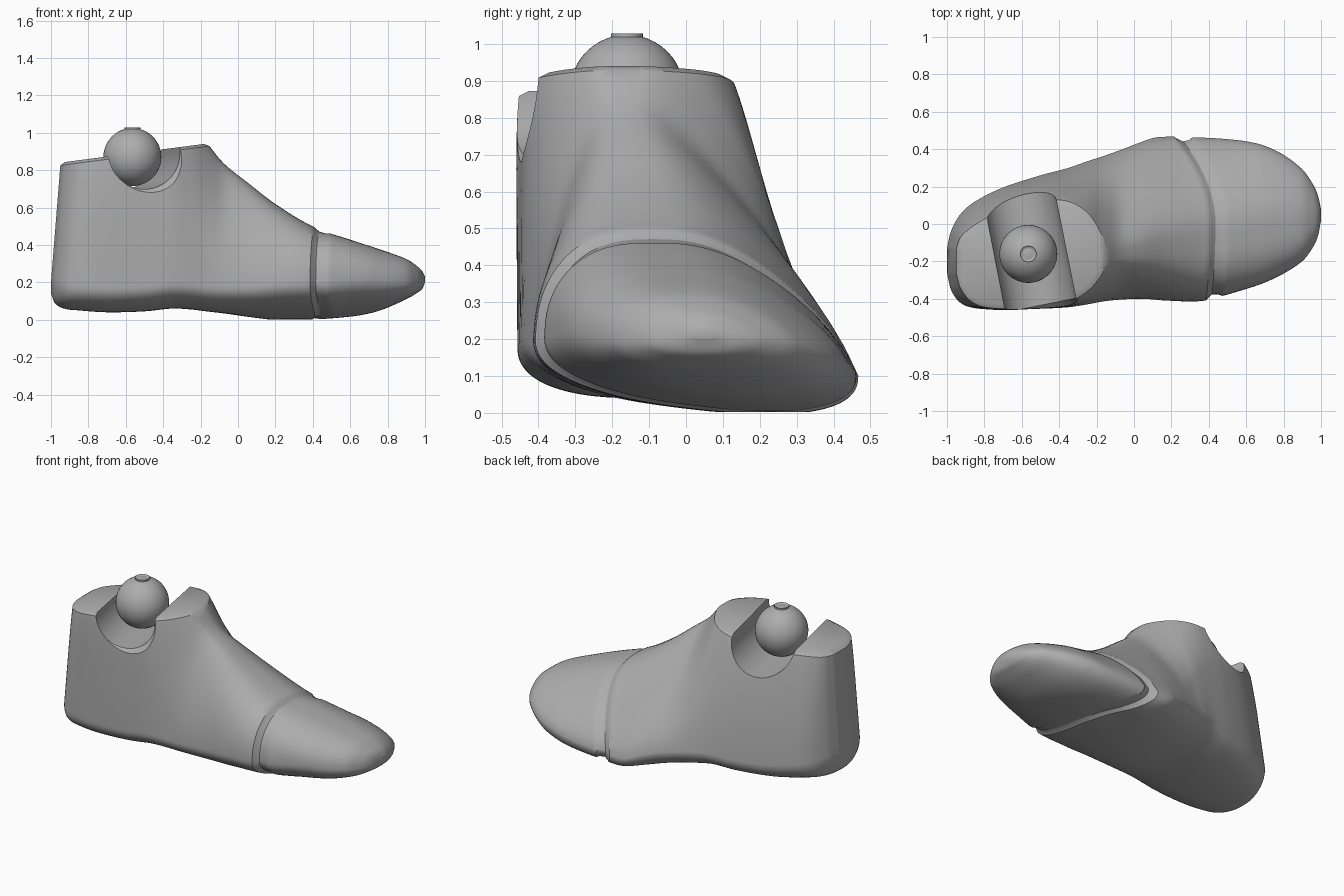
import bpy, bmesh, math
from mathutils import Vector

old = bpy.data.objects.get("Cube")
if old:
    bpy.data.objects.remove(old)

grey = bpy.data.materials.new("plain grey")
grey.use_nodes = True
COLOUR = (0.42, 0.42, 0.42, 1)
grey.diffuse_color = COLOUR
grey.node_tree.nodes["Principled BSDF"].inputs["Base Color"].default_value = COLOUR

# Stations along the foot: x, low y min/max, bottom z, top z, high y min/max
STATIONS = [
    (-1.0, -.27, -.12, .14, .95, -.27, -.13),
    (-.98, -.35, -.04, .09, .97, -.34, -.08),
    (-.93, -.42, .05, .06, .98, -.41, -.04),
    (-.85, -.45, .12, .05, 1.0, -.45, .0),
    (-.7, -.457, .195, .04, 1.02, -.465, .07),
    (-.5, -.453, .26, .045, 1.03, -.45, .11),
    (-.35, -.445, .3, .06, 1.05, -.43, .09),
    (-.25, -.43, .335, .055, 1.03, -.38, .04),
    (-.17, -.415, .36, .045, .95, -.34, .0),
    (-.08, -.405, .39, .035, .84, -.32, .0),
    (.05, -.4, .43, .02, .735, -.33, .05),
    (.2, -.41, .458, .01, .62, -.36, .12),
    (.4, -.41, .467, .01, .5, -.385, .18),
    (.6, -.355, .46, .025, .43, -.34, .2),
    (.75, -.295, .42, .05, .38, -.27, .2),
    (.9, -.2, .3, .11, .325, -.18, .17),
    (.96, -.12, .21, .145, .285, -.1, .13),
    (.985, -.06, .15, .165, .26, -.04, .1),
    (1.0, .02, .08, .2, .23, .03, .07),
]


def slope(i, k):
    a, b = STATIONS[max(i - 1, 0)], STATIONS[min(i + 1, len(STATIONS) - 1)]
    return (b[k] - a[k]) / (b[0] - a[0])


def sample(x):
    """Smoothly interpolated station values at x."""
    i = max(j for j in range(len(STATIONS) - 1) if j == 0 or STATIONS[j][0] <= x)
    a, b = STATIONS[i], STATIONS[i + 1]
    d = b[0] - a[0]
    t = (x - a[0]) / d
    s = t * t * (3 - 2 * t)
    return [a[k] * (1 - s) + b[k] * s + d * t * (1 - t) *
            ((1 - t) * slope(i, k) - t * slope(i + 1, k)) for k in range(1, 7)]


def smooth_step(a, b, x):
    t = min(max((x - a) / (b - a), 0), 1)
    return t * t * (3 - 2 * t)


def section(x, scale, count=88):
    """One closed ring: rounded sole below, tapering walls above."""
    y0, y1, zb, zt, t0, t1 = sample(x)
    zm = zb + min(.14, (zt - zb) * .4)
    n_up = 7 - 4.2 * smooth_step(-.42, -.05, x)
    lift = .1 * smooth_step(-.2, .35, x) * (1 - smooth_step(.6, 1, x))
    ring = []
    for k in range(count):
        a = 2 * math.pi * k / count
        c, s = math.cos(a), math.sin(a)
        n = n_up if s > 0 else 2.4
        u = math.copysign(abs(c) ** (2 / n), c)
        h = abs(s) ** (2 / n)
        up = h if s > 0 else 0
        # Walls start upright and lean in smoothly
        lean = up ** 1.25
        left, right = y0 + (t0 - y0) * lean, y1 + (t1 - y1) * lean
        y = (left + right) / 2 + u * (right - left) / 2
        z = zm + h * ((zt - zm) if s > 0 else (zb - zm))
        z = max(z - lift * (1 - up) * u / 2, .002)
        yc, zc = (y0 + y1) / 2, (zb + zt) / 2
        y, z = yc + (y - yc) * scale, zc + (z - zc) * scale
        # Heel leans forward, the toe joint bows across the foot
        shift = .08 * max(z - .2, 0) * (1 - smooth_step(-1, -.5, x))
        bow = math.exp(-((x - .43) / .3) ** 2)
        shift -= bow * (.9 * max(y, 0) ** 2 + .15 * min(y, 0) ** 2)
        ring.append((x + shift, y, z))
    return ring


def shade(ob, angle=35):
    bpy.ops.object.select_all(action='DESELECT')
    ob.select_set(True)
    bpy.context.view_layer.objects.active = ob
    bpy.ops.object.shade_smooth_by_angle(angle=math.radians(angle))


def add_object(name, bm):
    bmesh.ops.recalc_face_normals(bm, faces=bm.faces)
    mesh = bpy.data.meshes.new(name)
    bm.to_mesh(mesh)
    bm.free()
    mesh.materials.append(grey)
    ob = bpy.data.objects.new(name, mesh)
    bpy.context.collection.objects.link(ob)
    shade(ob)
    return ob


def loft(rings):
    bm = bmesh.new()
    loops = [[bm.verts.new(p) for p in r] for r in rings]
    for a, b in zip(loops, loops[1:]):
        for i in range(len(a)):
            j = (i + 1) % len(a)
            bm.faces.new((a[i], a[j], b[j], b[i]))
    bm.faces.new(loops[0])
    bm.faces.new(loops[-1])
    return bm


# Rear foot, ending in a chamfer at the toe joint
rings = [section(-1 + 1.41 * (1 - math.cos(math.pi * i / 160)), 1) for i in range(81)]
rings += [section(.414, .985), section(.44, .935)]
bm = loft(rings)

# Sloping ankle top with a chamfered rim
normal = Vector((-.13, 0, 1)).normalized()
cut = bmesh.ops.bisect_plane(bm, geom=bm.verts[:] + bm.edges[:] + bm.faces[:],
                             plane_co=(-.95, 0, .825), plane_no=normal, clear_outer=True)
rim = [e for e in cut["geom_cut"] if isinstance(e, bmesh.types.BMEdge)]
cap = bmesh.ops.contextual_create(bm, geom=rim)["faces"]
bmesh.ops.recalc_face_normals(bm, faces=bm.faces)
bmesh.ops.inset_region(bm, faces=cap, thickness=.028, depth=.015, use_even_offset=True)
foot = add_object("rear_foot", bm)

# U-shaped ankle channel, flared at both mouths
BALL = Vector((-.565, -.16, .87))
axis = Vector((-.2, 1, 0)).normalized()
side = Vector((axis.y, -axis.x, 0))


def channel_ring(along, r):
    arc = [(r * math.cos(a), r * math.sin(a)) for a in
           (math.pi + math.pi * i / 32 for i in range(33))]
    profile = arc + [(r, .4), (-r, .4)]
    centre = Vector((-.555, -.155, .89)) + axis * along
    return [centre + side * u + Vector((0, 0, v)) for u, v in profile]


cutter = add_object("channel_cutter", loft([
    channel_ring(-.5, .4), channel_ring(-.285, .192),
    channel_ring(.315, .192), channel_ring(.5, .4)]))
cutter.hide_render = True
mod = foot.modifiers.new("channel", 'BOOLEAN')
mod.operation = 'DIFFERENCE'
mod.solver = 'EXACT'
mod.object = cutter
bpy.ops.object.select_all(action='DESELECT')
foot.select_set(True)
bpy.context.view_layer.objects.active = foot
bpy.ops.object.modifier_apply(modifier=mod.name)
bpy.data.objects.remove(cutter)
shade(foot)

# Toe cap, with a narrow recessed neck behind a chamfered lip
rings = [section(.42, .935), section(.47, .955), section(.495, .99)]
rings += [section(.495 + .505 * math.sin(math.pi / 2 * i / 40), .99 + .01 * i / 40)
          for i in range(1, 41)]
add_object("toe_cap", loft(rings))

# Ankle ball
bm = bmesh.new()
bmesh.ops.create_uvsphere(bm, u_segments=48, v_segments=24, radius=.155)
bmesh.ops.translate(bm, verts=bm.verts, vec=BALL)
add_object("ankle_ball", bm)

# Peg on the ball, with a shallow socket
bm = bmesh.new()
bmesh.ops.create_cone(bm, cap_ends=True, segments=32, radius1=.043, radius2=.043, depth=.04)
bmesh.ops.translate(bm, verts=bm.verts, vec=BALL + Vector((0, 0, .139)))
top = [f for f in bm.faces if f.normal.z > .9]
bmesh.ops.inset_region(bm, faces=top, thickness=.014, depth=0)
bmesh.ops.translate(bm, verts=top[0].verts, vec=(0, 0, -.008))
add_object("ball_peg", bm)
